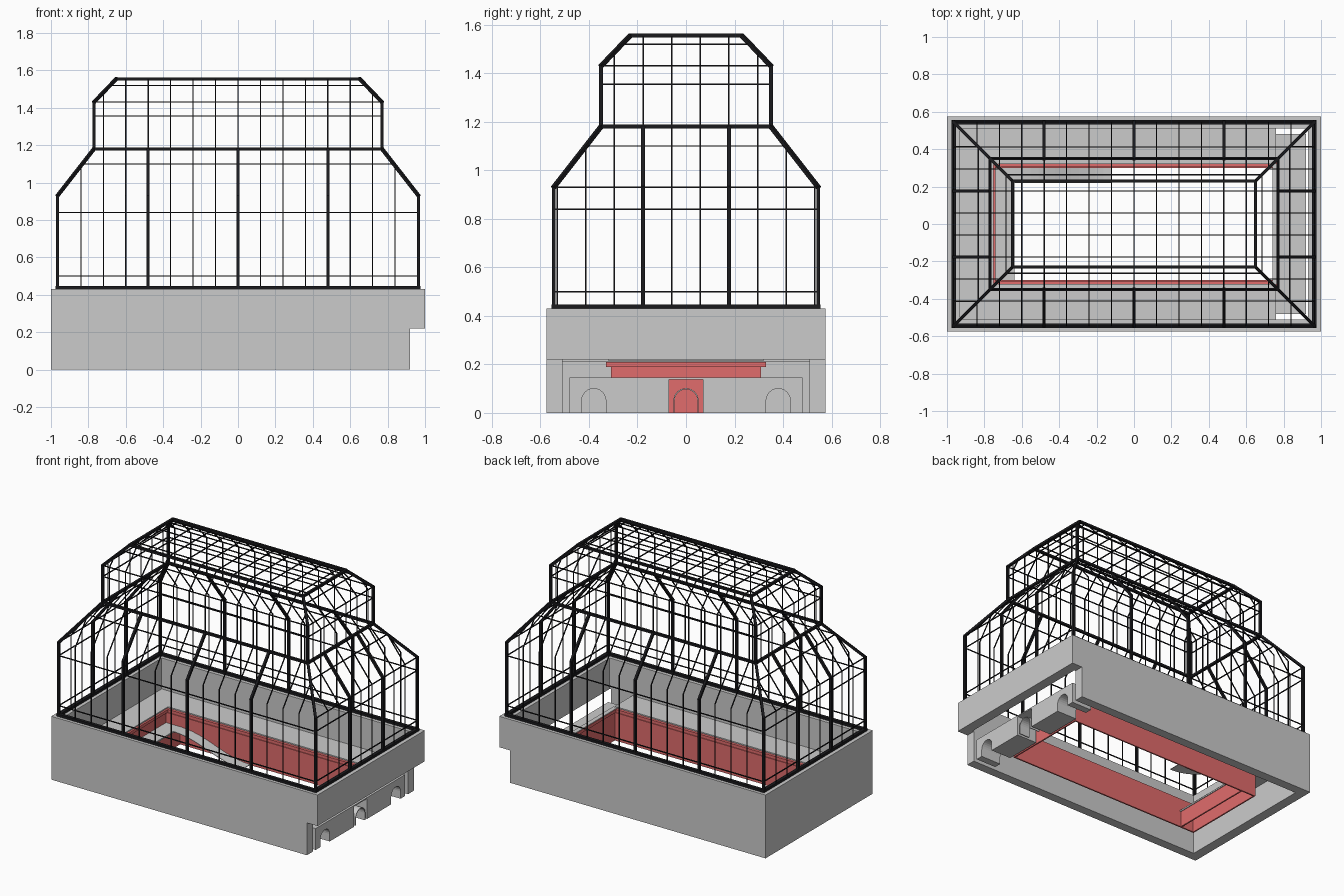
import bpy, bmesh, math
from mathutils import Vector, Matrix

if "Cube" in bpy.data.objects:
    bpy.data.objects.remove(bpy.data.objects["Cube"])


def material(name, col):
    m = bpy.data.materials.new(name)
    m.diffuse_color = (*col, 1)
    m.use_nodes = True
    m.node_tree.nodes["Principled BSDF"].inputs["Base Color"].default_value = m.diffuse_color
    return m


BLACK = material("black_metal", (0.01, 0.01, 0.012))
RED = material("red_liner", (0.75, 0.15, 0.15))


def finish(name, bm, mat=None):
    bmesh.ops.recalc_face_normals(bm, faces=bm.faces)
    me = bpy.data.meshes.new(name)
    bm.to_mesh(me)
    bm.free()
    ob = bpy.data.objects.new(name, me)
    bpy.context.collection.objects.link(ob)
    if mat:
        me.materials.append(mat)
    return ob


def add_box(bm, x0, x1, y0, y1, z0, z1):
    m = Matrix.Translation(((x0 + x1) / 2, (y0 + y1) / 2, (z0 + z1) / 2))
    m = m @ Matrix.Diagonal((x1 - x0, y1 - y0, z1 - z0, 1))
    bmesh.ops.create_cube(bm, size=1, matrix=m)


def add_ring(bm, x0, x1, y, tx, ty, z0, z1):
    # rectangular frame with mitred corners
    loops = []
    for dx, dy in ((0, 0), (tx, ty)):
        for z in (z0, z1):
            loops.append([bm.verts.new((a, b, z)) for a, b in
                          ((x0 + dx, -y + dy), (x1 - dx, -y + dy), (x1 - dx, y - dy), (x0 + dx, y - dy))])
    ob, ot, ib, it = loops
    for a, b in ((ob, ot), (ot, it), (it, ib), (ib, ob)):
        for i in range(4):
            j = (i + 1) % 4
            bm.faces.new((a[i], a[j], b[j], b[i]))


def add_bar(bm, a, b, w):
    a, b = Vector(a), Vector(b)
    d = b - a
    m = Matrix.Translation((a + b) / 2) @ d.to_track_quat('Z', 'Y').to_matrix().to_4x4()
    bmesh.ops.create_cube(bm, size=1, matrix=m @ Matrix.Diagonal((w, w, d.length + w * 0.6, 1)))


def extrude_x(name, pts, x0, x1):
    bm = bmesh.new()
    f = bm.faces.new([bm.verts.new((x0, y, z)) for y, z in pts])
    r = bmesh.ops.extrude_face_region(bm, geom=[f])
    bmesh.ops.translate(bm, vec=(x1 - x0, 0, 0),
                        verts=[v for v in r['geom'] if isinstance(v, bmesh.types.BMVert)])
    return finish(name, bm)


# stone base: full upper ring, lower walls open at the right end
bm = bmesh.new()
add_ring(bm, -1, 1, 0.575, 0.07, 0.065, 0.22, 0.43)
finish("base_upper_wall", bm)
bm = bmesh.new()
add_box(bm, -1, 0.92, -0.575, -0.51, 0, 0.22)
add_box(bm, -1, 0.92, 0.51, 0.575, 0, 0.22)
add_box(bm, -1, -0.93, -0.51, 0.51, 0, 0.22)
finish("base_lower_wall", bm)

# inner ledge
bm = bmesh.new()
for s in (-1, 1):
    y0, y1 = sorted((s * 0.32, s * 0.51))
    add_box(bm, -0.93, 0.76, y0, y1, 0.212, 0.22)
add_box(bm, -0.93, -0.75, -0.32, 0.32, 0.212, 0.22)
add_box(bm, 0.74, 0.77, -0.32, 0.32, 0.212, 0.216)
finish("inner_ledge", bm)
bm = bmesh.new()
add_box(bm, 0.76, 0.92, -0.48, 0.48, 0.137, 0.145)
finish("end_shelf", bm)

# red basin liner with a rim
bm = bmesh.new()
add_ring(bm, -0.76, 0.755, 0.31, 0.01, 0.01, 0, 0.19)
add_ring(bm, -0.77, 0.77, 0.33, 0.03, 0.025, 0.19, 0.21)
add_box(bm, -0.655, -0.645, -0.3, 0.3, 0, 0.11)
finish("basin_liner", bm, RED)

# landing and curved ramp inside the basin
bm = bmesh.new()
add_box(bm, -0.75, -0.64, -0.3, 0.3, 0.11, 0.12)
finish("basin_landing", bm)
bm = bmesh.new()
prev = None
for i in range(13):
    t = i / 12
    x = -0.64 + 0.52 * t
    z = 0.004 + 0.058 * (1 + math.cos(math.pi * t))
    cur = [bm.verts.new(p) for p in ((x, 0.22, z), (x, 0.3, z), (x, 0.3, z - 0.004), (x, 0.22, z - 0.004))]
    if prev:
        for k in range(4):
            bm.faces.new((prev[k], prev[(k + 1) % 4], cur[(k + 1) % 4], cur[k]))
    else:
        bm.faces.new(cur)
    prev = cur
bm.faces.new(prev)
finish("basin_ramp", bm)


# arched drain blocks and the middle arch
def arch(c, r, n=12):
    top = [(c + r * math.cos(math.pi * i / n), 0.05 + r * math.sin(math.pi * i / n)) for i in range(n + 1)]
    return [(c + r, 0)] + top + [(c - r, 0)]


for s, side in ((-1, "front"), (1, "back")):
    a, b = sorted((s * 0.07, s * 0.48))
    pts = [(a, 0), (a, 0.137), (b, 0.137), (b, 0)] + arch(s * 0.38, 0.05)
    extrude_x("drain_block_" + side, pts, 0.765, 0.92)
extrude_x("middle_arch", arch(0, 0.052) + arch(0, 0.047)[::-1], 0.84, 0.92)

# glasshouse frame: two tiers, each a vertical wall and a 45 degree hipped slope
heavy, thin = bmesh.new(), bmesh.new()


def tier(hx, hy, z0, z1, z2, d, heavy_x, heavy_y, levels):
    def ring(bm, inset, z, w, sides="xy"):
        X, Y = hx - inset, hy - inset
        for s in (-1, 1):
            if "x" in sides:
                add_bar(bm, (-X, s * Y, z), (X, s * Y, z), w)
            if "y" in sides:
                add_bar(bm, (s * X, -Y, z), (s * X, Y, z), w)
    # corner posts and hips
    for sx in (-1, 1):
        for sy in (-1, 1):
            add_bar(heavy, (sx * hx, sy * hy, z0), (sx * hx, sy * hy, z1), 0.016)
            add_bar(heavy, (sx * hx, sy * hy, z1), (sx * (hx - d), sy * (hy - d), z2), 0.016)
    ring(heavy, d, z2, 0.016)
    ring(thin, 0, z1, 0.006, "y" if z1 < 1 else "xy")
    for z in levels:
        ring(thin, max(0, (z - z1) / (z2 - z1)) * d, z, 0.006)

    # upright glazing bars bending inwards over the slope
    def upright(t, along, across, is_x, is_heavy):
        bm, w = (heavy, 0.016) if is_heavy else (thin, 0.006)
        i = min(d, along - abs(t))
        zt = z1 + (z2 - z1) * i / d
        for s in (-1, 1):
            p = [(t, s * across, z0), (t, s * across, z1), (t, s * (across - i), zt)]
            if not is_x:
                p = [(q[1], q[0], q[2]) for q in p]
            add_bar(bm, p[0], p[1], w)
            add_bar(bm, p[1], p[2], w)
    for k in range(-8, 9):
        t = k * 0.12
        if abs(t) < hx - 0.01:
            upright(t, hx, hy, True, heavy_x and k % 4 == 0 and abs(k) < 8)
        t = (k + 0.5) * 0.118
        if abs(t) < hy - 0.01:
            upright(t, hy, hx, False, heavy_y and k in (-2, 1))


tier(0.965, 0.545, 0.44, 0.93, 1.18, 0.195, True, True, (0.50, 0.84, 1.10))
tier(0.77, 0.35, 1.18, 1.43, 1.555, 0.12, False, False, (1.355, 1.52))

# flat roof grid
for k in range(-5, 6):
    add_bar(thin, (k * 0.12, -0.23, 1.555), (k * 0.12, 0.23, 1.555), 0.006)
for y in (-0.177, -0.059, 0.059, 0.177):
    add_bar(thin, (-0.65, y, 1.555), (0.65, y, 1.555), 0.006)

finish("frame_posts", heavy, BLACK)
finish("glazing_bars", thin, BLACK)
bm = bmesh.new()
add_ring(bm, -0.975, 0.975, 0.555, 0.022, 0.022, 0.428, 0.447)
finish("frame_sill", bm, BLACK)
